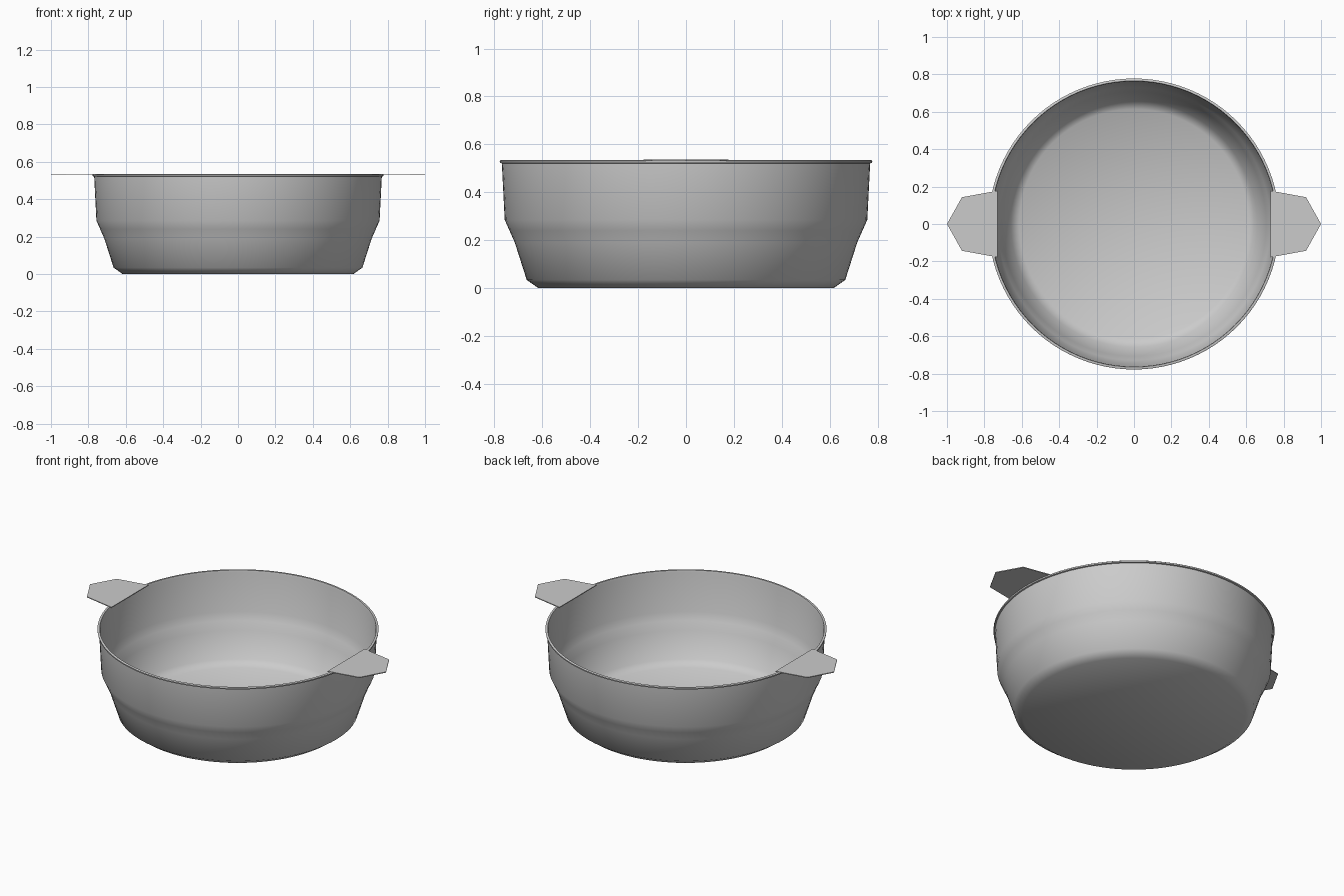
import bpy, bmesh, math

if "Cube" in bpy.data.objects:
    bpy.data.objects.remove(bpy.data.objects["Cube"])

SEG = 96


def finish(name, bm, angle=None):
    bmesh.ops.recalc_face_normals(bm, faces=bm.faces)
    me = bpy.data.meshes.new(name)
    bm.to_mesh(me)
    bm.free()
    ob = bpy.data.objects.new(name, me)
    bpy.context.collection.objects.link(ob)
    if angle:
        bpy.ops.object.select_all(action='DESELECT')
        ob.select_set(True)
        bpy.context.view_layer.objects.active = ob
        bpy.ops.object.shade_smooth_by_angle(angle=math.radians(angle))
    return ob


def lathe(name, profile):
    bm = bmesh.new()
    vs = [bm.verts.new((r, 0, z)) for r, z in profile]
    es = [bm.edges.new(p) for p in zip(vs, vs[1:])]
    bmesh.ops.spin(bm, geom=vs + es, cent=(0, 0, 0), axis=(0, 0, 1),
                   angle=2 * math.pi, steps=SEG, use_merge=True)
    bmesh.ops.remove_doubles(bm, verts=bm.verts, dist=1e-5)
    return finish(name, bm, 50)


# Pan body: outside wall up, over the rolled rim, down the inside wall
lathe("pan_body", [
    (0, 0), (0.617, 0), (0.665, 0.034), (0.715, 0.19), (0.737, 0.24),
    (0.757, 0.285), (0.769, 0.521), (0.777, 0.523), (0.778, 0.531),
    (0.774, 0.534), (0.765, 0.533), (0.762, 0.521), (0.749, 0.287),
    (0.729, 0.242), (0.707, 0.192), (0.658, 0.039), (0.614, 0.008), (0, 0.008)])


# Flat tab handles on both sides
def tab_handle(name, side):
    outline = [(0.73, -0.178), (0.92, -0.143), (1.0, 0), (0.92, 0.143), (0.73, 0.178)]
    bm = bmesh.new()
    face = bm.faces.new([bm.verts.new((side * x, y, 0.531)) for x, y in outline])
    ext = bmesh.ops.extrude_face_region(bm, geom=[face])
    top = [g for g in ext["geom"] if isinstance(g, bmesh.types.BMVert)]
    bmesh.ops.translate(bm, verts=top, vec=(0, 0, 0.005))
    return finish(name, bm)


tab_handle("right_handle", 1)
tab_handle("left_handle", -1)
